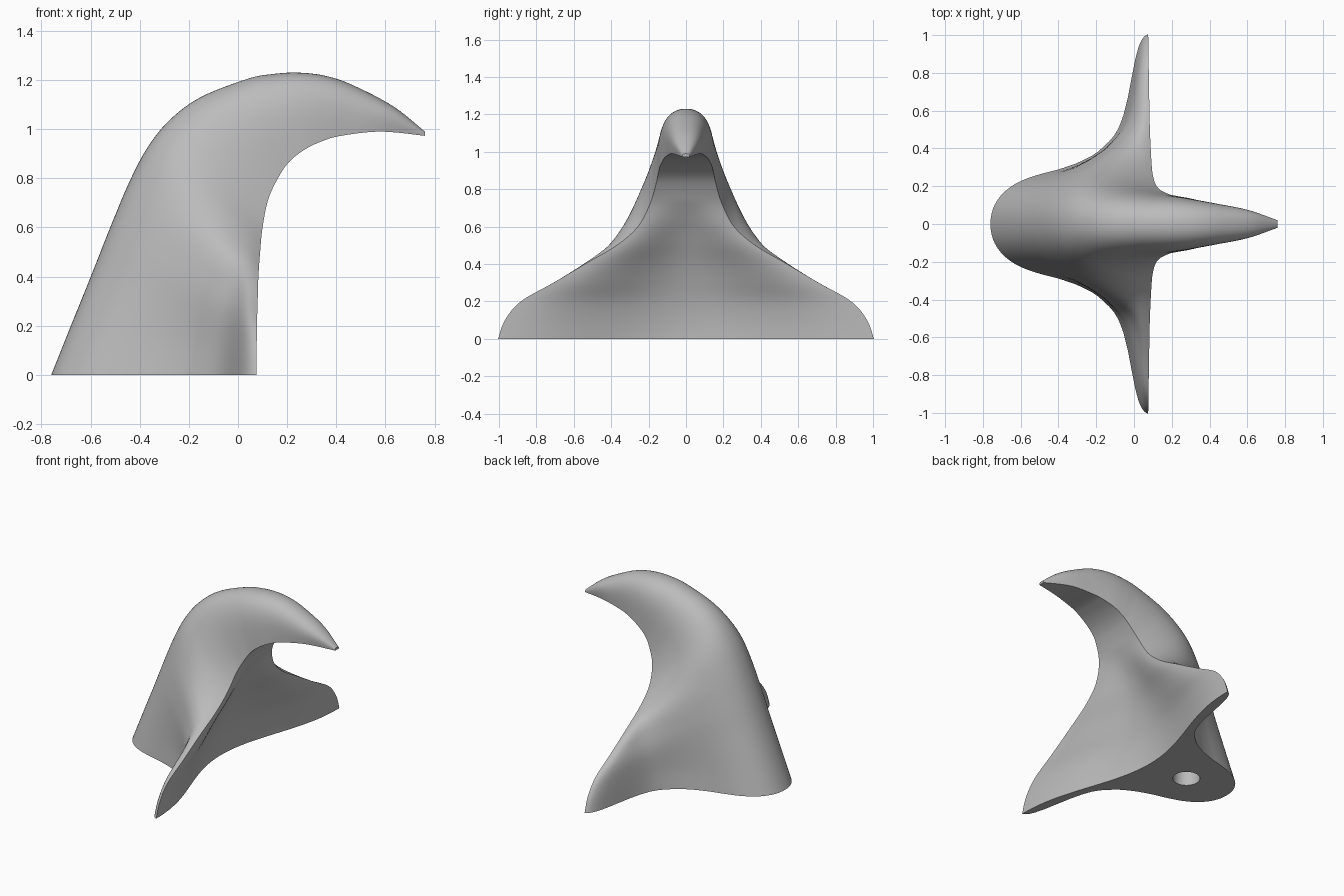
import bpy, bmesh, math
from mathutils import Vector

cube = bpy.data.objects.get("Cube")
if cube:
    bpy.data.objects.remove(cube, do_unlink=True)

# Rows along the horn: back x, back z, front x, front z, body half width, fin extra width, fin softness
KEYS = [
    (-.76, 0, .075, 0, .295, .715, 0),
    (-.68, .2, .076, .1, .283, .69, .08),
    (-.595, .41, .077, .2, .272, .615, .25),
    (-.52, .6, .08, .3, .265, .445, .5),
    (-.44, .79, .083, .4, .255, .285, .8),
    (-.365, .93, .09, .5, .245, .125, .95),
    (-.275, 1.04, .10, .6, .215, .042, 1),
    (-.15, 1.131, .125, .72, .182, .011, 1),
    (.04, 1.205, .177, .825, .157, .004, 1),
    (.14, 1.224, .222, .88, .149, 0, 1),
    (.24, 1.23, .28, .922, .139, 0, 1),
    (.35, 1.218, .345, .952, .125, 0, 1),
    (.46, 1.182, .42, .973, .109, 0, 1),
    (.63, 1.094, .58, .99, .076, 0, 1),
    (.76, .99, .76, .973, .02, 0, 1),
]
# Narrow fin outline at the base: depth, share of fin width
FIN = [(0, 0), (.3, 0), (.43, .01), (.55, .045), (.67, .11), (.79, .24), (.85, .39),
       (.886, .6), (.912, .8), (.946, .95), (1, 1)]
STEPS, HALF, HOLLOW = 6, 40, 40


def catmull(a, b, c, d, t):
    return .5 * (2 * b + (c - a) * t + (2 * a - 5 * b + 4 * c - d) * t * t
                 + (3 * b - a - 3 * c + d) * t ** 3)


def row_at(i, t):
    last = len(KEYS) - 1
    rows = [KEYS[max(0, min(last, i + k))] for k in (-1, 0, 1, 2)]
    return [catmull(*v, t) for v in zip(*rows)]


def fin_share(s):
    for (s0, f0), (s1, f1) in zip(FIN, FIN[1:]):
        if s <= s1:
            return f0 + (f1 - f0) * (s - s0) / (s1 - s0)
    return 1


def fin_smooth(s):
    # averaging rounds the corners of the outline
    return sum(fin_share(max(0, min(1, s + d * .01))) for d in range(-3, 4)) / 7


def ring(row):
    bx, bz, fx, fz, body, fin, soft = row
    back, front = Vector((bx, 0, bz)), Vector((fx, 0, fz))
    half = []
    for j in range(HALF + 1):
        u = j / HALF
        s = u * u * (3 - 2 * u)
        round_part = (1 - (1 - s) ** 4) ** .47
        fin_part = (1 - soft) * fin_smooth(s) + soft * s ** 1.6
        half.append(back.lerp(front, s) + Vector((0, body * round_part + fin * fin_part, 0)))
    mirrored = [Vector((p.x, -p.y, p.z)) for p in half[:0:-1]]
    # hollow front, deepest at the base and fading upward
    depth = .21 * max(0, 1 - (fz / .75) ** 2) ** 1.5
    hollow = []
    for j in range(1, HOLLOW):
        q = 1 - 2 * j / HOLLOW
        dent = depth * math.cos(math.pi / 2 * q) ** 2.2
        hollow.append(front + Vector((-dent, half[-1].y * q, 0)))
    return mirrored + half + hollow


# Loft the horn through its sections
bm = bmesh.new()
rows = [row_at(i, k / STEPS) for i in range(len(KEYS) - 1) for k in range(STEPS)]
rows.append(KEYS[-1])
rings = [[bm.verts.new(p) for p in ring(r)] for r in rows]
count = len(rings[0])
for a, b in zip(rings, rings[1:]):
    for j in range(count):
        k = (j + 1) % count
        bm.faces.new((a[j], a[k], b[k], b[j]))
bm.faces.new(rings[0])
bm.faces.new(rings[-1])
bmesh.ops.recalc_face_normals(bm, faces=bm.faces[:])
mesh = bpy.data.meshes.new("hooked_horn")
bm.to_mesh(mesh)
bm.free()
horn = bpy.data.objects.new("hooked_horn", mesh)
bpy.context.collection.objects.link(horn)

# Grey material
grey = bpy.data.materials.new("plain_grey")
grey.use_nodes = True
colour = (.5, .5, .5, 1)
grey.diffuse_color = colour
grey.node_tree.nodes["Principled BSDF"].inputs["Base Color"].default_value = colour
mesh.materials.append(grey)

# Round socket in the base
bpy.ops.mesh.primitive_cylinder_add(vertices=48, radius=.085, depth=.8, location=(-.43, 0, 0))
cutter = bpy.context.object
cutter.name = "socket_cutter"
cutter.hide_render = True
cutter.data.materials.append(grey)
cut = horn.modifiers.new("socket", 'BOOLEAN')
cut.operation = 'DIFFERENCE'
cut.solver = 'EXACT'
cut.object = cutter

bpy.ops.object.select_all(action='DESELECT')
horn.select_set(True)
bpy.context.view_layer.objects.active = horn
bpy.ops.object.modifier_apply(modifier=cut.name)
bpy.data.objects.remove(cutter, do_unlink=True)
bpy.ops.object.shade_smooth_by_angle(angle=math.radians(40))
